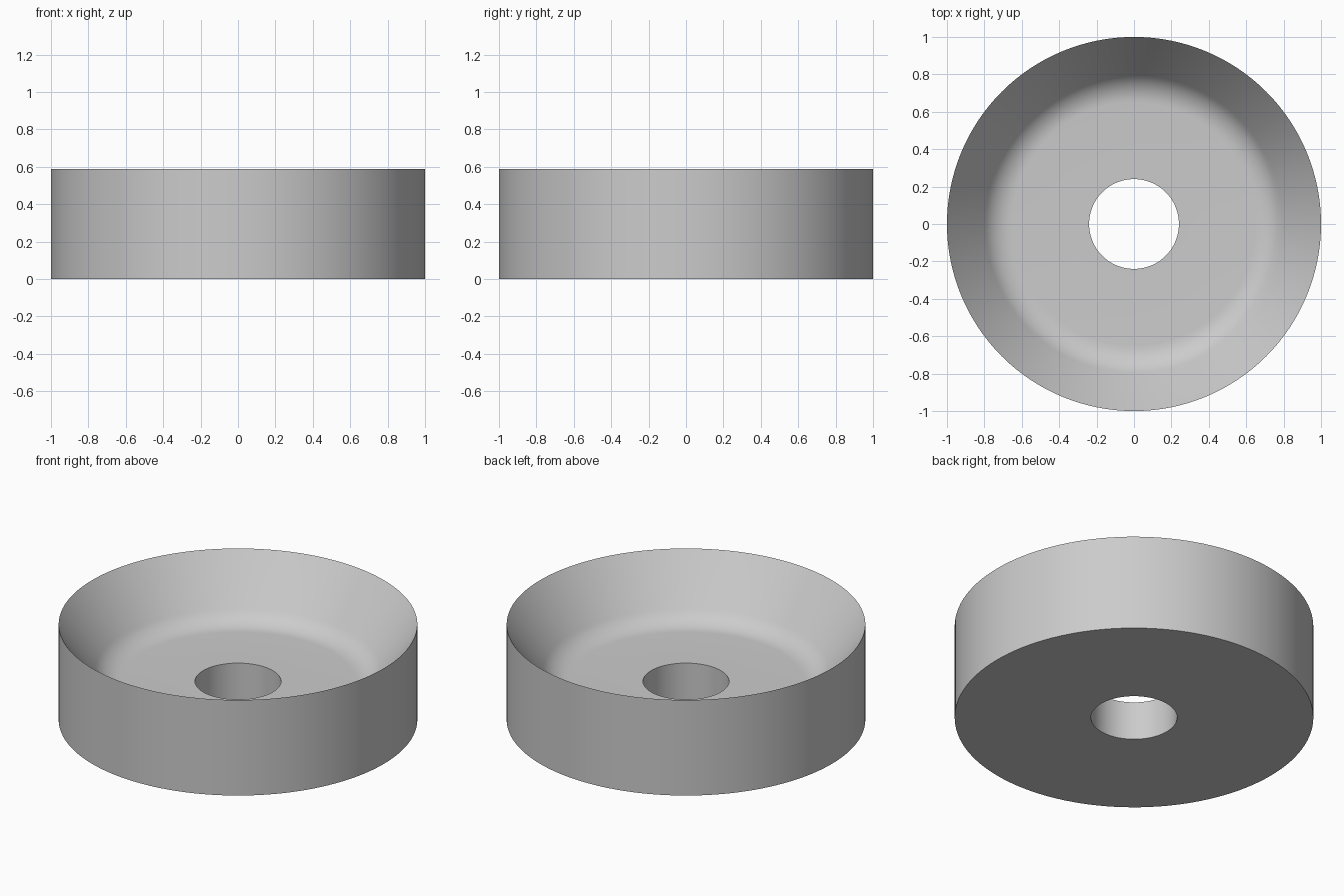
import bpy, bmesh, math

if "Cube" in bpy.data.objects:
    bpy.data.objects.remove(bpy.data.objects["Cube"])

SEGMENTS = 128
OUTER_R, HOLE_R = 1.0, 0.24
HEIGHT, FLOOR_Z = 0.588, 0.237
FILLET_START, FILLET_R, WALL_ANGLE = 0.65, 0.18, math.radians(54)

# Cross-section: underside, outer wall, sharp rim, sloping dish wall, floor, hole
fillet = []
for i in range(9):
    a = WALL_ANGLE * i / 8
    fillet.append((FILLET_START + FILLET_R * math.sin(a),
                   FLOOR_Z + FILLET_R * (1 - math.cos(a))))
profile = [(HOLE_R, 0), (OUTER_R, 0), (OUTER_R, HEIGHT)]
profile += reversed(fillet)
profile += [(HOLE_R, FLOOR_Z)]

# Revolve the closed cross-section around z
bm = bmesh.new()
rings = []
for s in range(SEGMENTS):
    t = 2 * math.pi * s / SEGMENTS
    rings.append([bm.verts.new((r * math.cos(t), r * math.sin(t), z)) for r, z in profile])
n = len(profile)
for s in range(SEGMENTS):
    a, b = rings[s], rings[(s + 1) % SEGMENTS]
    for i in range(n):
        j = (i + 1) % n
        bm.faces.new((a[i], b[i], b[j], a[j]))
bmesh.ops.recalc_face_normals(bm, faces=bm.faces)

mesh = bpy.data.meshes.new("dished_ring")
bm.to_mesh(mesh)
bm.free()
ring = bpy.data.objects.new("dished_ring", mesh)
bpy.context.collection.objects.link(ring)

# Smooth shading with crisp rim and hole edges
bpy.context.view_layer.objects.active = ring
ring.select_set(True)
bpy.ops.object.shade_smooth_by_angle(angle=math.radians(30))
